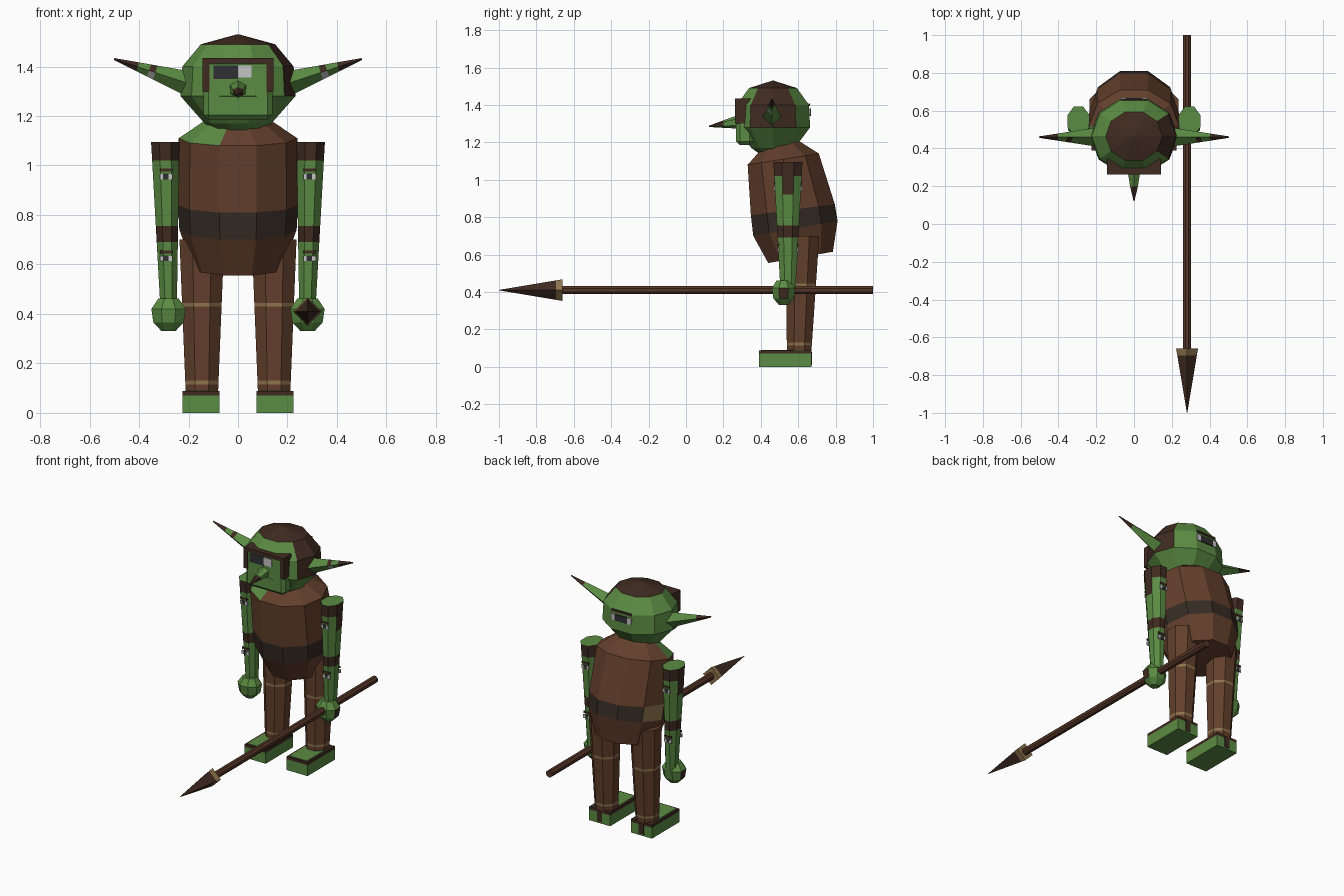
import bpy, bmesh, math
from mathutils import Vector, Matrix

cube = bpy.data.objects.get("Cube")
if cube:
    bpy.data.objects.remove(cube, do_unlink=True)

COLOURS = {
    "skin_green": (0.105, 0.26, 0.056),
    "tunic_brown": (0.125, 0.05, 0.025),
    "dark_brown": (0.05, 0.024, 0.015),
    "belt_dark": (0.036, 0.024, 0.017),
    "shaft_brown": (0.09, 0.036, 0.02),
    "tan": (0.27, 0.175, 0.075),
    "eye_white": (0.55, 0.55, 0.55),
    "eye_black": (0.03, 0.03, 0.034),
}
MATS = {}
for label, rgb in COLOURS.items():
    m = bpy.data.materials.new(label)
    m.use_nodes = True
    m.diffuse_color = (*rgb, 1)
    m.node_tree.nodes["Principled BSDF"].inputs["Base Color"].default_value = (*rgb, 1)
    MATS[label] = m


def finish(name, bm, paint):
    """Turn a bmesh into an object, painting each face by a rule."""
    bmesh.ops.recalc_face_normals(bm, faces=bm.faces)
    bm.normal_update()
    used = []
    for f in bm.faces:
        c = paint if isinstance(paint, str) else paint(f.calc_center_median(), f.normal)
        if c not in used:
            used.append(c)
        f.material_index = used.index(c)
    mesh = bpy.data.meshes.new(name)
    bm.to_mesh(mesh)
    bm.free()
    for c in used:
        mesh.materials.append(MATS[c])
    ob = bpy.data.objects.new(name, mesh)
    bpy.context.collection.objects.link(ob)
    return ob


def box(name, x, y, z, paint):
    bm = bmesh.new()
    lo, hi = zip(x, y, z)
    size = [b - a for a, b in zip(lo, hi)]
    mid = [(a + b) / 2 for a, b in zip(lo, hi)]
    bmesh.ops.create_cube(bm, size=1, matrix=Matrix.Translation(mid) @ Matrix.Diagonal((*size, 1)))
    return finish(name, bm, paint)


def loft(name, rings, n, paint, turn=0.0, matrix=None):
    """Skin over rings (x, y, z, radius_x, radius_y, tilt)."""
    bm = bmesh.new()
    loops = []
    for x, y, z, rx, ry, tilt in rings:
        angles = [math.tau * (i + turn) / n for i in range(n)]
        loops.append([bm.verts.new((x + rx * math.cos(a), y + ry * math.sin(a),
                                    z + tilt * math.sin(a))) for a in angles])
    for a, b in zip(loops, loops[1:]):
        for i in range(n):
            j = (i + 1) % n
            bm.faces.new((a[i], a[j], b[j], b[i]))
    bm.faces.new(loops[0][::-1])
    bm.faces.new(loops[-1])
    if matrix:
        bm.transform(matrix)
    return finish(name, bm, paint)


def along(start, end):
    """Matrix taking the local z axis onto the line from start to end."""
    d = Vector(end) - Vector(start)
    return Matrix.Translation(start) @ d.to_track_quat('Z', 'Y').to_matrix().to_4x4()


def lerp(a, b, t):
    return a + (b - a) * t


# Torso with belt band
def torso_paint(c, n):
    if abs(n.z) < 0.6 and 0.71 < c.z < 0.88:
        return "tan" if c.x < -0.2 and c.y > 0.58 else "belt_dark"
    if c.z > 1.11 and c.x < -0.08 and c.y < 0.53 and n.z < 0.95:
        return "skin_green"
    return "tunic_brown"


# front y, front z, back y, back z, half width
SECTIONS = [(0.44, 0.555, 0.785, 0.615, 0.18), (0.36, 0.70, 0.81, 0.78, 0.237),
            (0.347, 0.81, 0.795, 0.87, 0.243), (0.33, 1.08, 0.71, 1.14, 0.24),
            (0.405, 1.165, 0.60, 1.21, 0.125)]
loft("torso", [(0, (a + c) / 2, (b + d) / 2, w, (c - a) / 1.9, (d - b) / 1.9)
               for a, b, c, d, w in SECTIONS], 10, torso_paint)


# Head with dark crown and side patch
def head_paint(c, n):
    if c.z > 1.49 or (c.x > 0.145 and c.z > 1.28):
        return "dark_brown"
    return "skin_green"


loft("head", [(0, 0.465, z, r, r * 0.9, 0) for z, r in
              [(1.13, 0.07), (1.17, 0.135), (1.28, 0.232), (1.40, 0.225),
               (1.49, 0.15), (1.53, 0.004)]], 10, head_paint)

# Face block, brow frame and eyes
face = box("face_block", (-0.14, 0.14), (0.268, 0.36), (1.185, 1.43), "skin_green")
bevel = face.modifiers.new("chamfer", 'BEVEL')
bevel.width = 0.02
bevel.segments = 1
box("brow_bar", (-0.14, 0.14), (0.262, 0.345), (1.412, 1.435), "dark_brown")
for s, side in ((-1, "right"), (1, "left")):
    box(side + "_brow_side", sorted((s * 0.116, s * 0.144)), (0.263, 0.34), (1.30, 1.434), "dark_brown")
box("eye_black_plate", (-0.10, 0.0), (0.263, 0.27), (1.35, 1.405), "eye_black")
box("eye_white_plate", (0.0, 0.055), (0.263, 0.27), (1.355, 1.405), "eye_white")

# Painted marks at the back of the head
box("back_mark_black", (-0.045, 0.045), (0.658, 0.667), (1.34, 1.38), "eye_black")
for s in (-1, 1):
    box("back_mark_white", sorted((s * 0.045, s * 0.072)), (0.657, 0.666), (1.34, 1.38), "eye_white")
box("back_mark_brow", (-0.07, 0.07), (0.655, 0.663), (1.395, 1.408), "dark_brown")

# Nose
loft("nose", [(0, 0, 0, 0.042, 0.04, 0), (0, 0, 0.10, 0.024, 0.02, 0), (0, 0, 0.18, 0.003, 0.003, 0)],
     6, lambda c, n: "dark_brown" if c.y < 0.18 and c.z > 1.285 else "skin_green",
     0.5, along((0, 0.30, 1.312), (0, 0.12, 1.285)))

for s, side in ((-1, "right"), (1, "left")):
    # Ear
    def ear_paint(c, n):
        d = abs(c.x)
        if d > 0.415:
            return "dark_brown"
        if 0.335 < d < 0.36 and n.y < 0:
            return "eye_white" if n.z < 0 else "dark_brown"
        return "skin_green"

    loft(side + "_ear", [(0, 0, t * 0.338, lerp(0.053, 0.004, t), lerp(0.053, 0.004, t), 0)
                         for t in (0, 0.48, 0.56, 0.7, 1)], 4, ear_paint, 0,
         along((s * 0.18, 0.46, 1.325), (s * 0.50, 0.46, 1.43)))

    # Arm with dark shoulder and elbow bands
    def arm_paint(c, n):
        if n.z > 0.9:
            return "skin_green"
        if c.z > 1.02 or 0.69 < c.z < 0.755 or (abs(n.x) > 0.9 and c.z > 0.92):
            return "dark_brown"
        return "skin_green"

    rings = []
    for z in (0.42, 0.69, 0.755, 0.92, 1.02, 1.095):
        t = (1.095 - z) / 0.645
        rings.append((s * lerp(0.294, 0.281, t), 0.545, z, lerp(0.062, 0.037, t), lerp(0.084, 0.046, t), 0))
    loft(side + "_arm", rings, 8, arm_paint, 0.5)

    # Painted marks on the arm, front and back
    for z, depth in ((0.955, 0.0705), (0.625, 0.0525)):
        for k in (-1, 1):
            y = 0.545 + k * depth
            ys = (y - 0.004, y + 0.004)
            x = s * 0.29
            box(side + "_arm_mark_brow", (x - 0.025, x + 0.025), ys, (z + 0.02, z + 0.032), "dark_brown")
            box(side + "_arm_mark_dark", (x - 0.014, x + 0.01), ys, (z - 0.012, z + 0.012), "eye_black")
            for e in (-1, 1):
                mid = x + e * 0.018
                box(side + "_arm_mark_white", (mid - 0.008, mid + 0.008), ys, (z - 0.012, z + 0.01), "eye_white")

    # Hand
    loft(side + "_hand", [(s * 0.281, 0.522, z, r, r * 0.9, 0) for z, r in
                          [(0.33, 0.03), (0.365, 0.066), (0.42, 0.075), (0.462, 0.045)]], 8,
         lambda c, n: "dark_brown" if s * n.x > 0.85 and 0.37 < c.z < 0.41 else "skin_green", 0.5)

    # Leg with tan straps
    def leg_paint(c, n):
        return "tan" if 0.115 < c.z < 0.13 or 0.43 < c.z < 0.445 else "tunic_brown"

    rings = []
    for z in (0.085, 0.115, 0.13, 0.43, 0.445, 0.70):
        t = (z - 0.085) / 0.615
        r = lerp(0.071, 0.098, t)
        rings.append((s * 0.146, lerp(0.605, 0.622, t), z, r, r, 0))
    loft(side + "_leg", rings, 8, leg_paint, 0.5)

    # Foot
    lo, hi = sorted((s * 0.075, s * 0.225))
    box(side + "_foot", (lo, hi), (0.39, 0.67), (0, 0.07), "skin_green")
    box(side + "_foot_rim", (lo, hi), (0.39, 0.67), (0.07, 0.088), "dark_brown")
    box(side + "_foot_top", (lo + 0.012, hi - 0.012), (0.402, 0.64), (0.086, 0.091), "skin_green")
    box(side + "_heel_strip", (s * 0.15 - 0.018, s * 0.15 + 0.018), (0.666, 0.673), (0.01, 0.08), "dark_brown")

# Spear
axis = along((0.281, 1.0, 0.41), (0.281, -1.0, 0.41))
loft("spear_shaft", [(0, 0, z, 0.023, 0.023, 0) for z in (0, 1.68)], 8, "shaft_brown", 0.5, axis)
loft("spear_head", [(0, 0, 1.66, 0.058, 0.058, 0), (0, 0, 1.695, 0.052, 0.052, 0),
                    (0, 0, 2.0, 0.001, 0.001, 0)], 4,
     lambda c, n: "tan" if c.y > -0.69 else "dark_brown", 0, axis)
